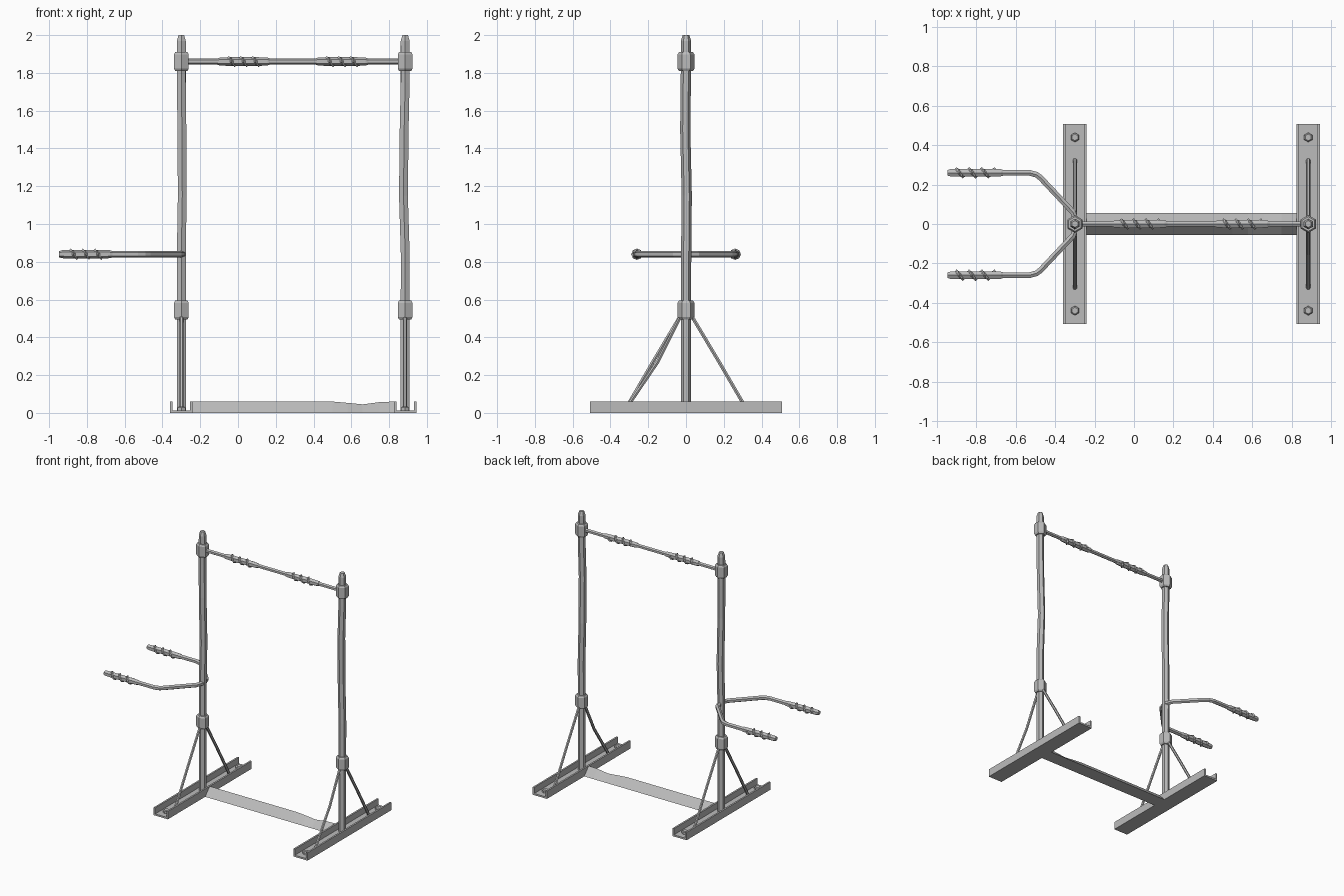
import bpy, bmesh, math
from mathutils import Vector

cube = bpy.data.objects.get("Cube")
if cube:
    bpy.data.objects.remove(cube)

steel = bpy.data.materials.new("grey_steel")
steel.use_nodes = True
GREY = (0.5, 0.5, 0.5, 1)
steel.diffuse_color = GREY
steel.node_tree.nodes["Principled BSDF"].inputs["Base Color"].default_value = GREY

X, Y, Z = Vector((1, 0, 0)), Vector((0, 1, 0)), Vector((0, 0, 1))


def loft(name, rings):
    """Skin a list of equal point rings and cap both ends."""
    bm = bmesh.new()
    rows = [[bm.verts.new(p) for p in ring] for ring in rings]
    n = len(rows[0])
    for a, b in zip(rows, rows[1:]):
        for i in range(n):
            j = (i + 1) % n
            bm.faces.new((a[i], a[j], b[j], b[i]))
    bm.faces.new(rows[0][::-1])
    bm.faces.new(rows[-1])
    bmesh.ops.recalc_face_normals(bm, faces=bm.faces)
    mesh = bpy.data.meshes.new(name)
    bm.to_mesh(mesh)
    bm.free()
    mesh.materials.append(steel)
    obj = bpy.data.objects.new(name, mesh)
    bpy.context.collection.objects.link(obj)
    return obj


def tube(name, path, radii, ref, sides=6):
    """Faceted tube along a path; radii is one number or one per point."""
    pts = [Vector(p) for p in path]
    if not isinstance(radii, (list, tuple)):
        radii = [radii] * len(pts)
    rings = []
    for i, p in enumerate(pts):
        t = (pts[min(i + 1, len(pts) - 1)] - pts[max(i - 1, 0)]).normalized()
        u = (ref - t * ref.dot(t)).normalized()
        v = t.cross(u)
        angles = [math.tau * k / sides for k in range(sides)]
        rings.append([p + radii[i] * (u * math.cos(a) + v * math.sin(a)) for a in angles])
    return loft(name, rings)


def collar(name, x, low, high):
    zs = (low, low + 0.012, high - 0.012, high)
    tube(name, [(x, 0, z) for z in zs], (0.037, 0.045, 0.045, 0.037), Y)


def grip(name, x, y, z, length):
    """Padded sleeve along x with a spiral wrap around it."""
    h = length / 2
    xs = (-h, -h * 0.9, -h * 0.55, h * 0.55, h * 0.9, h)
    tube(name, [(x + d, y, z) for d in xs],
         (0.016, 0.021, 0.023, 0.023, 0.021, 0.016), Z)
    turns, steps = 3, 8
    path = []
    for i in range(turns * steps + 1):
        a = math.tau * i / steps
        d = (i / (turns * steps) - 0.5) * length * 0.68
        path.append((x + d, y + 0.019 * math.cos(a), z + 0.019 * math.sin(a)))
    tube(name + "_wrap", path, 0.011, X, 4)


LEFT_X, RIGHT_X = 0.885, -0.30
BAR_Z, ARM_Z = 1.86, 0.84

for side, px, sway in (("left", LEFT_X, -0.009), ("right", RIGHT_X, 0.005)):
    # open-topped channel foot
    w, t, top = 0.06, 0.013, 0.06
    profile = [(-w, 0), (w, 0), (w, top), (w - t, top), (w - t, t),
               (t - w, t), (t - w, top), (-w, top)]
    loft(side + "_foot_channel",
         [[(px + a, y, b) for a, b in profile] for y in (-0.507, 0.507)])

    # slightly worn upright with a rounded cap
    tube(side + "_upright",
         [(px, 0, 0.01), (px, 0, 0.6), (px, 0.001, 0.85), (px + sway, 0.004, 1.15),
          (px + sway * 0.6, -0.004, 1.5), (px, -0.001, 1.75), (px, 0, 1.97), (px, 0, 2.0)],
         [0.027] * 6 + [0.027, 0.017], Y)
    collar(side + "_lower_collar", px, 0.495, 0.595)
    collar(side + "_upper_collar", px, 1.81, 1.91)

    # braces and foot bolts
    for end, s in (("front", -1), ("back", 1)):
        bent = side == "left" and end == "front"
        middle = (px, s * (0.15 if bent else 0.175), 0.27)
        tube(f"{side}_{end}_brace",
             [(px, s * 0.02, 0.53), middle, (px, s * 0.325, 0.012)], 0.0105, X)
        tube(f"{side}_{end}_bolt",
             [(px, s * 0.44, z) for z in (0.01, 0.028, 0.034)],
             (0.024, 0.024, 0.017), Y)

# ridged floor beam with one dent
ridge = ((RIGHT_X + 0.06, 0.06), (0.5, 0.06), (0.58, 0.053),
         (0.66, 0.045), (0.75, 0.057), (LEFT_X - 0.06, 0.06))
loft("floor_beam", [[(x, -0.055, 0), (x, 0.055, 0), (x, 0, z)] for x, z in ridge])

# overhead bar and its grips
tube("pull_up_bar", [(RIGHT_X, 0, BAR_Z), (LEFT_X, 0, BAR_Z)], 0.015, Z)
grip("bar_right_grip", 0.03, 0, BAR_Z, 0.28)
grip("bar_left_grip", 0.55, 0, BAR_Z, 0.28)

# pair of dip arms
for end, s in (("front", -1), ("back", 1)):
    tube(end + "_dip_arm",
         [(-0.29, 0, ARM_Z), (-0.31, s * 0.06, ARM_Z), (-0.475, s * 0.235, ARM_Z),
          (-0.495, s * 0.25, ARM_Z), (-0.53, s * 0.26, ARM_Z), (-0.94, s * 0.26, ARM_Z)],
         0.017, Z)
    grip(end + "_dip_grip", -0.805, s * 0.26, ARM_Z, 0.285)
